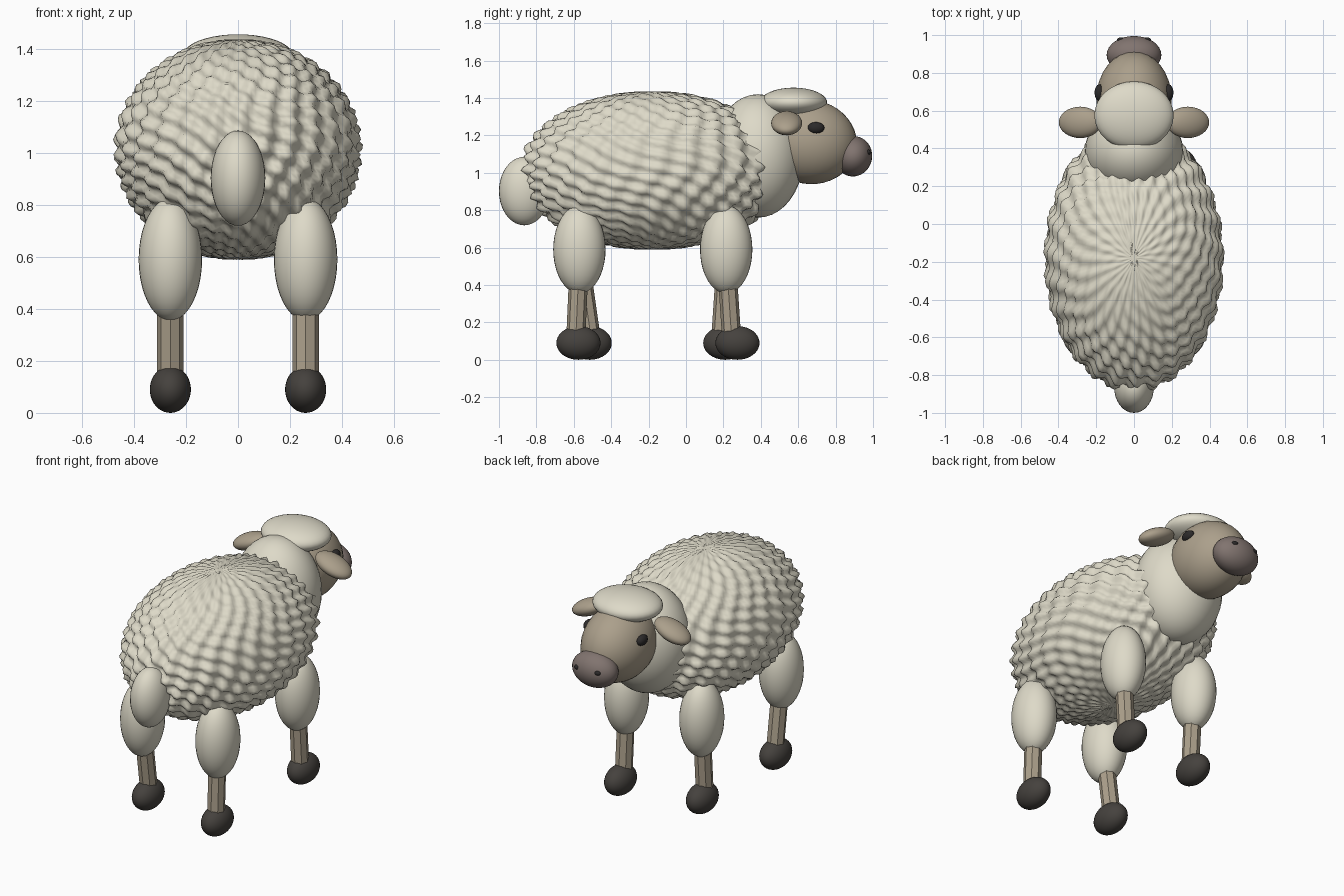
import bpy
import math
from mathutils import Vector

cube = bpy.data.objects.get("Cube")
if cube:
    bpy.data.objects.remove(cube, do_unlink=True)


def material(name, rgb):
    mat = bpy.data.materials.new(name)
    mat.use_nodes = True
    color = (*rgb, 1)
    mat.diffuse_color = color
    mat.node_tree.nodes["Principled BSDF"].inputs["Base Color"].default_value = color
    return mat


WOOL = material("cream wool", (0.73, 0.70, 0.58))
SKIN = material("tan skin", (0.41, 0.35, 0.26))
MUZZLE = material("mauve muzzle", (0.22, 0.175, 0.16))
HOOF = material("dark hoof", (0.06, 0.054, 0.048))
EYE = material("black eye", (0.025, 0.023, 0.023))


def ellipsoid(name, center, radii, mat, rotation=(0, 0, 0), segments=32, rings=20):
    """Smooth ellipsoid with its radii kept in the mesh."""
    bpy.ops.mesh.primitive_uv_sphere_add(segments=segments, ring_count=rings, radius=1)
    obj = bpy.context.object
    obj.name = name
    for v in obj.data.vertices:
        v.co = Vector(a * b for a, b in zip(v.co, radii))
    obj.location = center
    obj.rotation_euler = [math.radians(a) for a in rotation]
    obj.data.materials.append(mat)
    bpy.ops.object.shade_smooth()
    return obj


def tube(name, top, bottom, radius, mat):
    """Flat-sided eight-sided column between two points."""
    axis = Vector(top) - Vector(bottom)
    bpy.ops.mesh.primitive_cylinder_add(vertices=8, radius=radius, depth=axis.length)
    obj = bpy.context.object
    obj.name = name
    obj.location = (Vector(top) + Vector(bottom)) / 2
    obj.rotation_euler = axis.to_track_quat("Z", "Y").to_euler()
    obj.data.materials.append(mat)


# Fleece: ellipsoid with slanting ridges that fade toward the poles
fleece = ellipsoid("fleece_body", (0, -0.18, 1.012), (1, 1, 1), WOOL,
                   segments=144, rings=72)
for v in fleece.data.vertices:
    polar = math.acos(max(-1, min(1, v.co.z)))
    around = math.atan2(v.co.y, v.co.x)
    ridge = math.sin(34 * polar - 18 * around + 1.2 * math.sin(5 * around + 4 * polar))
    cross = math.sin(27 * around + 9 * polar + math.sin(7 * polar))
    bump = 1 + (0.026 * ridge + 0.026 * cross) * math.sin(polar)
    v.co = Vector((v.co.x * 0.46, v.co.y * 0.685, v.co.z * 0.423)) * bump

# Neck, tail and head
ellipsoid("neck", (0, 0.385, 1.09), (0.26, 0.245, 0.33), WOOL)
ellipsoid("tail", (0, -0.865, 0.902), (0.105, 0.135, 0.183), WOOL)
ellipsoid("head", (0, 0.66, 1.165), (0.2, 0.255, 0.225), SKIN, (-10, 0, 0))
ellipsoid("wool_cap", (0, 0.575, 1.375), (0.21, 0.18, 0.08), WOOL)
ellipsoid("muzzle", (0, 0.895, 1.088), (0.145, 0.1, 0.108), MUZZLE, (-10, 0, 0))

# Paired face parts
for side, s in (("left", 1), ("right", -1)):
    ellipsoid(side + "_ear", (s * 0.285, 0.538, 1.265), (0.12, 0.083, 0.05), SKIN,
              (0, s * 22, 0))
    ellipsoid(side + "_eye", (s * 0.183, 0.695, 1.24), (0.026, 0.045, 0.031), EYE,
              segments=16, rings=10)
    ellipsoid(side + "_nostril", (s * 0.07, 0.974, 1.11), (0.02, 0.014, 0.014), EYE,
              segments=16, rings=10)

# Legs: woolly thigh, thin shin, hoof; feet are set in a walking stride
STRIDE = (
    ("left_hind", 1, -0.57, -0.59, -0.575),
    ("right_hind", -1, -0.57, -0.505, -0.515),
    ("left_front", 1, 0.215, 0.245, 0.275),
    ("right_front", -1, 0.215, 0.185, 0.21),
)
for name, s, hip_y, ankle_y, hoof_y in STRIDE:
    x = s * 0.26
    ellipsoid(name + "_thigh", (x, hip_y, 0.59), (0.122, 0.14, 0.235), WOOL)
    tube(name + "_shin", (x, hip_y, 0.55), (x, ankle_y, 0.1), 0.051, SKIN)
    ellipsoid(name + "_hoof", (x, hoof_y, 0.09), (0.079, 0.118, 0.09), HOOF)
